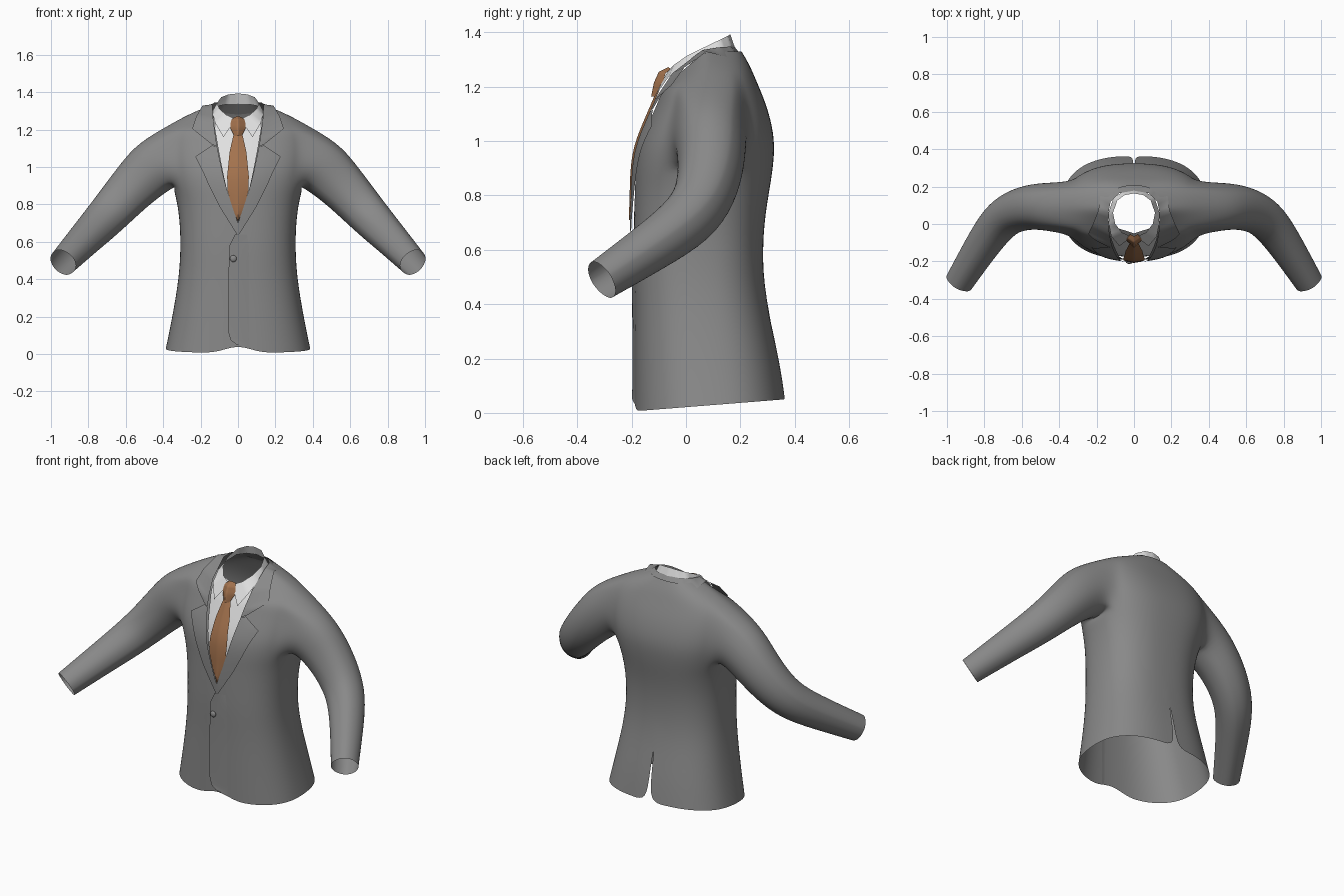
import bpy, bmesh, math
from mathutils import Vector
from mathutils.bvhtree import BVHTree

cube = bpy.data.objects.get("Cube")
if cube:
    bpy.data.objects.remove(cube)


def material(name, rgb):
    m = bpy.data.materials.new(name)
    m.use_nodes = True
    m.diffuse_color = (*rgb, 1)
    m.node_tree.nodes["Principled BSDF"].inputs["Base Color"].default_value = (*rgb, 1)
    return m


GREY = material("grey_cloth", (0.25, 0.25, 0.25))
WHITE = material("white_cotton", (0.75, 0.75, 0.75))
BROWN = material("brown_silk", (0.37, 0.17, 0.075))


def finish(name, bm, mat, mirror=True, subdiv=0):
    mesh = bpy.data.meshes.new(name)
    bmesh.ops.recalc_face_normals(bm, faces=bm.faces)
    for f in bm.faces:
        f.smooth = True
    bm.to_mesh(mesh)
    bm.free()
    mesh.materials.append(mat)
    obj = bpy.data.objects.new(name, mesh)
    bpy.context.collection.objects.link(obj)
    if mirror:
        obj.modifiers.new("Mirror", 'MIRROR').merge_threshold = 0.001
    if subdiv:
        s = obj.modifiers.new("Subdivision", 'SUBSURF')
        s.levels = s.render_levels = subdiv
    return obj


# Torso rings: height, half width, front y, back y, front drop, neckline x
RINGS = [
    (.028, .388, -.19, .365, .022, 0), (.2, .352, -.19, .342, 0, 0),
    (.4, .318, -.19, .297, 0, 0), (.55, .308, -.195, .282, 0, 0),
    (.7, .311, -.192, .288, 0, 0), (.82, .328, -.188, .308, 0, .045),
    (.88, .347, -.187, .318, 0, .06), (.97, .372, -.178, .328, 0, .08),
    (1.05, .385, -.148, .32, 0, .095), (1.14, .385, -.112, .295, .01, .11),
    (1.225, .37, -.09, .258, .04, .118), (1.28, .27, -.075, .235, .08, .125),
    (1.33, .15, -.06, .205, .11, .13)]
# Sleeve rings: centre, radius across, radius up
SLEEVE = [
    ((.43, .09, 1.015), .135, .157), ((.53, .095, .925), .126, .138),
    ((.63, .075, .815), .117, .122), ((.72, .02, .715), .107, .11),
    ((.82, -.125, .612), .092, .094), ((.935, -.31, .49), .077, .077)]
COLS, A, B = 16, 5, 11          # half-ring columns; armhole spans A to B
LOW, HIGH = 6, 10               # armhole rings
HOLE = math.radians(33.75)
POWER = 0.8


def power(v):
    return math.copysign(abs(v) ** POWER, v)


def jacket(name, open_front):
    bm = bmesh.new()
    grid = []
    for r, (z, hw, yf, yb, drop, neck) in enumerate(RINGS):
        start = -math.pi / 2
        if open_front and neck:
            start = min(-math.acos((neck / hw) ** (1 / POWER)), -math.pi / 4)
        row = []
        for i in range(COLS + 1):
            if i < A:
                a = start + (-HOLE - start) * i / A
            elif i <= B:
                a = -HOLE + 2 * HOLE * (i - A) / (B - A)
            else:
                a = HOLE + (math.pi / 2 - HOLE) * (i - B) / (COLS - B)
            c, s = power(max(math.cos(a), 0)), power(math.sin(a))
            x = hw * c if c > 1e-6 else 0
            y = (yf + yb) / 2 + (yb - yf) / 2 * s
            h = z + drop * (s if r == 0 else min(s, 0))
            if r == 0 and s < 0:                       # rounded front hem
                h += .045 * math.exp(-(x / .07) ** 2)
            if i == COLS and r < 2:                    # back vent
                x = .012 - .006 * r
            row.append(bm.verts.new((x, y, h)))
        grid.append(row)
    for r in range(len(RINGS) - 1):
        for i in range(COLS):
            if not (LOW <= r < HIGH and A <= i < B):
                bm.faces.new((grid[r][i], grid[r][i + 1], grid[r + 1][i + 1], grid[r + 1][i]))
    # Sleeve grown from the armhole edge
    loop = [grid[LOW][i] for i in range(A, B)] + [grid[r][B] for r in range(LOW, HIGH)]
    loop += [grid[HIGH][i] for i in range(B, A, -1)] + [grid[r][A] for r in range(HIGH, LOW, -1)]
    mid = sum((v.co for v in loop), Vector()) / len(loop)
    angles = [math.atan2((v.co.z - mid.z) / .17, (v.co.y - mid.y) / .135) for v in loop]
    centres = [Vector(s[0]) for s in SLEEVE]
    for k, (_, ru, rv) in enumerate(SLEEVE):
        t = (centres[min(k + 1, len(centres) - 1)] - centres[max(k - 1, 0)]).normalized()
        u = Vector((0, 1, 0))
        u = (u - t * u.dot(t)).normalized()
        v = t.cross(u)
        ring = [bm.verts.new(centres[k] + u * ru * math.cos(a) + v * rv * math.sin(a)) for a in angles]
        for j in range(len(loop)):
            n = (j + 1) % len(loop)
            bm.faces.new((loop[j], loop[n], ring[n], ring[j]))
        loop = ring
    return finish(name, bm, GREY, subdiv=2)


# Closed form, used only to lay the other pieces on the chest
form = jacket("body_form", False)
bpy.context.view_layer.update()
tree = BVHTree.FromObject(form, bpy.context.evaluated_depsgraph_get())
bpy.data.objects.remove(form)
jacket("jacket_body", True)


def place(p, lift):
    if len(p) == 3:
        return Vector(p)
    hit = tree.ray_cast(Vector((p[0], -2, p[1])), Vector((0, 1, 0)))[0]
    return Vector((p[0], (hit.y if hit else -.19) - lift, p[1]))


def strip(name, pairs, mat, lift_in, lift_out, mirror=True, across=5, along=4):
    """Ruled cloth strip; (x, z) points are laid on the chest, (x, y, z) are kept."""
    bm = bmesh.new()
    rows = []
    for k in range(len(pairs) - 1):
        corners = [*pairs[k], *pairs[k + 1]]
        flat = all(len(c) == 2 for c in corners)
        lifts = (lift_in, lift_out) * 2
        pts = [Vector(c) if flat else place(c, l) for c, l in zip(corners, lifts)]
        for j in range(along + (k == len(pairs) - 2)):
            f = j / along
            a, b = pts[0].lerp(pts[2], f), pts[1].lerp(pts[3], f)
            row = []
            for i in range(across + 1):
                g = i / across
                p = a.lerp(b, g)
                if flat:
                    p = place(p, lift_in + (lift_out - lift_in) * g)
                row.append(bm.verts.new(p))
            rows.append(row)
    for p, q in zip(rows, rows[1:]):
        for i in range(across):
            bm.faces.new((p[i], p[i + 1], q[i + 1], q[i]))
    bmesh.ops.remove_doubles(bm, verts=bm.verts, dist=1e-5)
    return finish(name, bm, mat, mirror)


# Lapels with notch
strip("lapels", [
    ((.0, .70), (.0, .63)), ((.035, .80), (.10, .79)), ((.065, .90), (.155, .90)),
    ((.085, .98), (.19, .98)), ((.10, 1.05), (.228, 1.055)),
    ((.112, 1.11), (.14, 1.115))], GREY, .016, .011)

# Jacket collar running round the neck
strip("jacket_collar", [
    ((.112, 1.11), (.14, 1.12)), ((.12, 1.16), (.245, 1.205)),
    ((.132, -.05, 1.25), (.222, -.005, 1.272)), ((.137, .06, 1.335), (.19, .075, 1.328)),
    ((.125, .12, 1.345), (.18, .15, 1.31)), ((.08, .165, 1.348), (.12, .213, 1.292)),
    ((0, .178, 1.348), (0, .232, 1.28))], GREY, .016, .012)

# Overlapping front edge
strip("front_overlap", [
    ((-.015, .64), (.06, .64)), ((-.045, .58), (.08, .58)), ((-.052, .4), (.08, .4)),
    ((-.052, .12), (.08, .12)), ((-.04, .075), (.08, .06)), ((-.01, .052), (.08, .025))],
    GREY, .01, -.002, mirror=False)

# Shirt front and collar
strip("shirt_front", [
    ((0, .70), (.03, .70)), ((0, .82), (.07, .82)), ((0, .97), (.11, .97)),
    ((0, 1.1), (.135, 1.1)), ((0, 1.19), (.14, 1.19)),
    ((0, -.05, 1.255), (.125, -.01, 1.27))], WHITE, -.006, -.012)
strip("shirt_collar", [
    ((.012, -.068, 1.255), (.078, -.118, 1.16)), ((.065, -.045, 1.28), (.122, -.065, 1.235)),
    ((.1, .0, 1.312), (.134, .0, 1.28)), ((.112, .06, 1.342), (.136, .06, 1.3)),
    ((.09, .125, 1.373), (.11, .14, 1.325)), ((.05, .155, 1.388), (.06, .172, 1.335)),
    ((0, .163, 1.393), (0, .182, 1.338))], WHITE, 0, 0)

# Necktie blade and knot
strip("tie_blade", [
    ((0, 1.18), (.022, 1.18)), ((0, 1.08), (.045, 1.08)), ((0, .95), (.058, .95)),
    ((0, .87), (.055, .87)), ((0, .79), (.033, .79)), ((0, .71), (.002, .71))],
    BROWN, .02, .012)
strip("tie_knot", [
    ((0, -.065, 1.272), (.022, -.055, 1.265)), ((0, -.1, 1.255), (.036, -.075, 1.25)),
    ((0, -.118, 1.215), (.044, -.085, 1.215)), ((0, -.128, 1.165), (.02, -.108, 1.165))],
    BROWN, 0, 0)

# Button
bm = bmesh.new()
bmesh.ops.create_uvsphere(bm, u_segments=16, v_segments=10, radius=.018)
bmesh.ops.scale(bm, verts=bm.verts, vec=(1, .55, 1))
bmesh.ops.translate(bm, verts=bm.verts, vec=place((-.025, .51), .012))
finish("button", bm, GREY, mirror=False)
